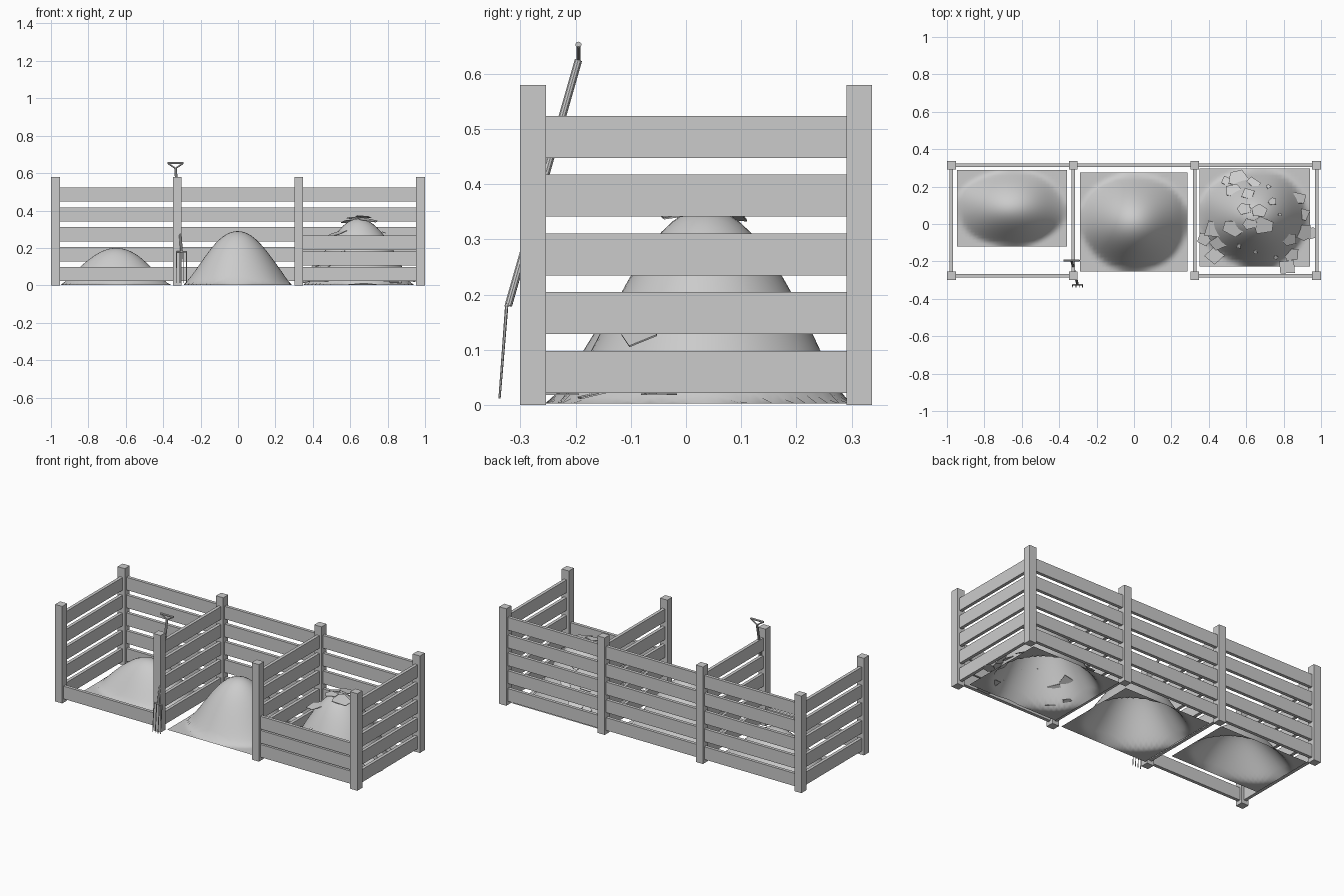
import bpy, bmesh, math, random
from mathutils import Vector, noise

if "Cube" in bpy.data.objects:
    bpy.data.objects.remove(bpy.data.objects["Cube"])

random.seed(4)
POST_X = [-0.976, -0.325, 0.325, 0.976]
FRONT, BACK = -0.277, 0.314
POST_W, POST_H = 0.047, 0.58
SLAT_H, SLAT_T = 0.076, 0.019


def make(name, bm, smooth=False):
    me = bpy.data.meshes.new(name)
    bm.to_mesh(me)
    bm.free()
    for p in me.polygons:
        p.use_smooth = smooth
    ob = bpy.data.objects.new(name, me)
    bpy.context.collection.objects.link(ob)
    return ob


def box(name, x0, x1, y0, y1, z0, z1):
    bm = bmesh.new()
    bmesh.ops.create_cube(bm, size=1)
    for v in bm.verts:
        v.co = Vector((x1 if v.co.x > 0 else x0,
                       y1 if v.co.y > 0 else y0,
                       z1 if v.co.z > 0 else z0))
    return make(name, bm)


def rod(name, a, b, r0, r1=None, sides=10):
    a, b = Vector(a), Vector(b)
    d = b - a
    bm = bmesh.new()
    bmesh.ops.create_cone(bm, cap_ends=True, segments=sides, radius1=r0,
                          radius2=r0 if r1 is None else r1, depth=d.length)
    rot = d.to_track_quat('Z', 'Y')
    for v in bm.verts:
        v.co = rot @ v.co + (a + b) / 2
    return make(name, bm)


# posts
h = POST_W / 2
for x in POST_X:
    for y in (FRONT, BACK):
        box("post", x - h, x + h, y - h, y + h, 0, POST_H)

# back wall slats, end walls and dividers
t = SLAT_T / 2
for i in range(5):
    z = 0.022 + i * 0.1065
    for a, b in zip(POST_X, POST_X[1:]):
        box("back_slat", a + h, b - h, BACK - t, BACK + t, z, z + SLAT_H)
    for x in POST_X:
        box("side_slat", x - t, x + t, FRONT + h, BACK - h, z, z + SLAT_H)

# removable front boards: one on the left bay, three on the right
for bay, count in ((0, 1), (2, 3)):
    for i in range(count):
        z = 0.022 + i * 0.084
        box("front_board", POST_X[bay] + h, POST_X[bay + 1] - h,
            FRONT - t, FRONT + t, z, z + SLAT_H)


# compost heaps: open bell-shaped sheets
def heap_height(x, y, cx, cy, rx, ry, peak, seed):
    u, v = (x - cx) / rx, (y - cy) / ry
    wob = noise.noise(Vector((u * 1.3, v * 1.3, seed)))
    r2 = (u * u + v * v) * (1 + 0.12 * wob)
    return 0.003 + peak * max(0, 1 - r2) ** 1.35


def heap(name, *p):
    cx, cy, rx, ry = p[:4]
    bm = bmesh.new()
    bmesh.ops.create_grid(bm, x_segments=30, y_segments=26, size=1)
    for v in bm.verts:
        x, y = cx + v.co.x * rx, cy + v.co.y * ry
        v.co = Vector((x, y, heap_height(x, y, *p)))
    make(name, bm, True)


heap("low_heap", -0.652, 0.085, 0.294, 0.205, 0.197, 1.7)
heap("middle_heap", -0.002, 0.01, 0.288, 0.265, 0.287, 5.2)
FRESH = (0.645, 0.036, 0.295, 0.262, 0.355, 9.1)
heap("fresh_heap", *FRESH)

# scraps and leaves on the fresh heap: x, y, radius
SCRAPS = [(.50, .23, .035), (.56, .24, .06), (.64, .22, .04), (.53, .18, .045),
          (.61, .16, .04), (.59, .08, .04), (.67, .07, .045), (.69, -.01, .06),
          (.62, .0, .04), (.74, .12, .025), (.88, .14, .045), (.91, .05, .04),
          (.90, -.04, .06), (.95, -.05, .04), (.83, -.08, .045),
          (.84, -.16, .05), (.82, -.23, .055), (.42, -.03, .06),
          (.38, -.08, .045), (.45, -.10, .05), (.43, -.17, .055),
          (.53, -.02, .06), (.72, .2, .015), (.78, .05, .012),
          (.65, -.15, .015), (.56, -.12, .015), (.76, -.18, .015)]
for x, y, r in SCRAPS:
    e = 0.01
    z = heap_height(x, y, *FRESH)
    gx = (heap_height(x + e, y, *FRESH) - z) / e * 0.3
    gy = (heap_height(x, y + e, *FRESH) - z) / e * 0.3
    n = random.choice((4, 5))
    turn = random.uniform(0, 6.28)
    bm = bmesh.new()
    ring = []
    for k in range(n):
        a = turn + (k + random.uniform(-0.2, 0.2)) * math.tau / n
        dx, dy = r * math.cos(a), r * 0.85 * math.sin(a)
        ring.append(bm.verts.new((x + dx, y + dy,
                                  max(0.004, z + 0.018 + gx * dx + gy * dy))))
    bm.faces.new(ring)
    bmesh.ops.recalc_face_normals(bm, faces=bm.faces)
    scrap = make("scrap", bm)
    solid = scrap.modifiers.new("thickness", 'SOLIDIFY')
    solid.thickness = 0.003

# garden fork leaning on the second post
neck, top = (-0.302, -0.322, 0.18), (-0.334, -0.195, 0.625)
rod("fork_shaft", neck, top, 0.007)
for x in (-0.376, -0.292):
    rod("fork_handle_arm", top, (x, -0.195, 0.653), 0.004)
rod("fork_grip", (-0.377, -0.195, 0.653), (-0.291, -0.195, 0.653), 0.0055)
rod("fork_crossbar", (-0.330, -0.325, 0.18), (-0.274, -0.325, 0.18), 0.004)
for i in range(4):
    x = -0.328 + i * 0.0175
    rod("fork_tine", (x, -0.338, 0.012), (x, -0.325, 0.18), 0.002, 0.003, 6)
